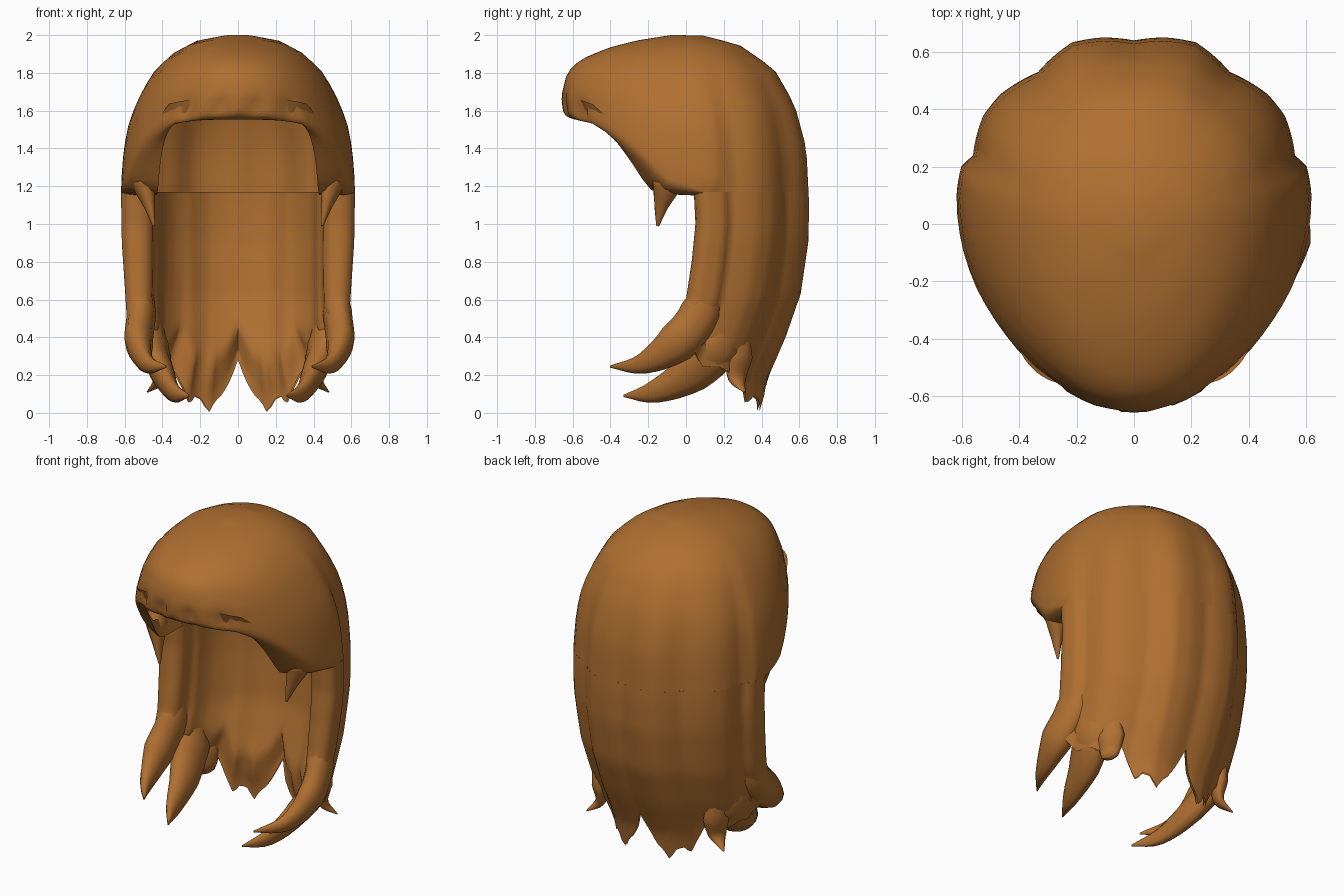
import bpy, math
from mathutils import Vector

if "Cube" in bpy.data.objects:
    bpy.data.objects.remove(bpy.data.objects["Cube"])

hair = bpy.data.materials.new("chestnut_hair")
hair.diffuse_color = (0.43, 0.16, 0.031, 1)
hair.use_nodes = True
hair.node_tree.nodes["Principled BSDF"].inputs["Base Color"].default_value = hair.diffuse_color


def lerp_table(table, v):
    """Piecewise linear lookup in an ascending table of pairs."""
    if v <= table[0][0]:
        return table[0][1]
    for (a, p), (b, q) in zip(table, table[1:]):
        if v <= b:
            return p + (q - p) * (v - a) / (b - a)
    return table[-1][1]


# Silhouette of the hair: height -> half width, front, back, centre
WIDTH = [(0, .5), (0.2, .55), (.35, .58), (.6, .595), (.9, .615), (1.2, .62), (1.4, .605), (1.55, .575),
         (1.7, .51), (1.8, .45), (1.9, .35), (1.97, .22), (2, .06)]
FRONT = [(1.57, -.65), (1.68, -.66), (1.8, -.63), (1.87, -.56), (1.93, -.42), (1.97, -.27), (2, -.08)]
BACK = [(0, .4), (.17, .43), (.4, .53), (.63, .61), (.9, .65), (1.1, .655), (1.4, .64), (1.63, .58),
        (1.82, .47), (1.95, .28), (2, .08)]
CENTRE = [(.3, -.06), (.45, .0), (.6, .06), (.8, .09), (1, .11), (1.2, .1), (1.5, .08), (2, 0)]
HEM = [(-.65, 1.57), (-.52, 1.545), (-.42, 1.49), (-.32, 1.41), (-.22, 1.31), (-.13, 1.2), (-.05, 1.175), (.06, 1.17)]
# Broad strands: degrees from the back -> scale
STRAND = [(0, .975), (10, 1.01), (20, 1.025), (35, .945), (50, .985), (60, .985), (75, .94), (80, .99), (90, 1)]
# Ragged lower ends: degrees from the back -> height
ENDS = [(0, .28), (4, .18), (9, .1), (14, .06), (18, .0), (22, .07), (27, .09), (32, .045), (37, .15),
        (42, .25), (50, .2), (57, .22), (64, .25), (72, .24), (80, .33), (90, .36)]


def outer(a, z):
    """Point on the outer hair surface; angle a is measured from the back."""
    c, s = math.cos(a), math.sin(a)
    yc = lerp_table(CENTRE, z)
    reach = lerp_table(BACK, z) - yc if c > 0 else yc - lerp_table(FRONT, z)
    deg = abs((math.degrees(a) + 180) % 360 - 180)
    fade = max(0, min(1, (1.95 - z) / .5))
    k = 1 + (lerp_table(STRAND, deg) - 1) * fade
    return Vector((lerp_table(WIDTH, z) * s * k, yc + reach * c * k, z))


def opening(a, z, grow=1):
    """Point on the boxy face opening."""
    c, s = math.cos(a), math.sin(a)
    return Vector((math.copysign(.43 * abs(s) ** .42, s) * grow,
                   .06 + math.copysign(.59 * abs(c) ** .65, c) * grow, z))


def make(name, verts, faces):
    me = bpy.data.meshes.new(name)
    me.from_pydata([tuple(v) for v in verts], [], faces)
    me.update()
    ob = bpy.data.objects.new(name, me)
    bpy.context.collection.objects.link(ob)
    me.materials.append(hair)
    bpy.ops.object.select_all(action='DESELECT')
    ob.select_set(True)
    bpy.context.view_layer.objects.active = ob
    bpy.ops.object.mode_set(mode='EDIT')
    bpy.ops.mesh.select_all(action='SELECT')
    bpy.ops.mesh.remove_doubles(threshold=.0005)
    bpy.ops.mesh.normals_make_consistent(inside=False)
    bpy.ops.object.mode_set(mode='OBJECT')
    bpy.ops.object.shade_smooth_by_angle(angle=math.radians(60))
    return ob


def loft(name, rings, caps=True):
    """Skin closed rings of equal length and cap the ends."""
    n = len(rings[0])
    verts = [p for r in rings for p in r]
    faces = [(i * n + j, i * n + (j + 1) % n, (i + 1) * n + (j + 1) % n, (i + 1) * n + j)
             for i in range(len(rings) - 1) for j in range(n)]
    if caps:
        faces += [tuple(range(n)), tuple(range(len(verts) - n, len(verts)))]
    return make(name, verts, faces)


def bend(p, q, r, t):
    return p * (1 - t) ** 2 + q * 2 * t * (1 - t) + r * t * t


# Cap: open dome whose front hem rolls inwards around the face
COLS, ROWS, LIP = 72, 14, 7
verts, faces = [], []
n = ROWS + 1 + LIP


def faces_front(k):
    return math.cos(2 * math.pi * k / COLS) < .01


for k in range(COLS):
    a = 2 * math.pi * k / COLS
    c = math.cos(a)
    hem = lerp_table(HEM, .07 + .72 * c) if faces_front(k) else 1.17
    low = hem + .05 * max(0, min(1, -c * 5))
    col = [outer(a, low + (2 - low) * math.cos((.03 + .97 * i / ROWS) * math.pi / 2)) for i in range(ROWS + 1)]
    # fringe creases
    if abs(k - COLS // 2) in (2, 6):
        col[-1].y += .04
        col[-2].y += .02
    if faces_front(k):
        tip = opening(a, hem - .015)
        for i in range(1, LIP):
            col.append(bend(col[ROWS], outer(a, hem - .03), tip, i / (LIP - 1)))
        col.append(opening(a, hem + .09, 1.07))
    else:
        col += [col[-1]] * LIP
    verts += col
    m = (k + 1) % COLS
    for i in range(n - 1 if faces_front(k) or faces_front(m) else ROWS):
        faces.append((k * n + i, m * n + i, m * n + i + 1, k * n + i + 1))
faces.append(tuple(k * n for k in range(COLS)))
make("hair_cap", verts, faces)

# Long back curtain: thick curved slab, rounded front edges, pointed ends
N, LAYERS = 72, 24
rings = []
for i in range(LAYERS + 1):
    f = i / LAYERS
    outside, inside = [], []
    for k in range(N + 1):
        a = math.pi * (k / N - .5)
        deg = abs(math.degrees(a))
        low = lerp_table(ENDS, deg)
        z = 1.17 + (low - 1.17) * f
        p = outer(a, z)
        yc = lerp_table(CENTRE, z)
        thick = (.165 - .05 * f ** 2) * min(1, .06 + math.sqrt(max(0, 1 - f) / .25))
        smooth = lerp_table(STRAND, deg) ** .5
        q = Vector((p.x / smooth * (1 - thick / .6), yc + (p.y - yc) / smooth * (1 - thick / .62), z))
        blend = max(0, (f - .75) * 4) ** 2
        outside.append(p)
        inside.append(q.lerp(p * .97 + Vector((0, 0, z * .03)), blend))

    def edge(p, q):
        return [(p + q) / 2 + (p - q) / 2 * math.cos(t) - Vector((0, .06 * math.sin(t), 0))
                for t in (math.pi * j / 6 for j in range(1, 6))]
    rings.append(outside + edge(outside[-1], inside[-1]) + inside[::-1] + edge(inside[0], outside[0]))
loft("back_curtain", rings, caps=False)


def lock(name, path, radii, flat=.55, side=1, sides=10, steps=4):
    """Tapered, flattened lock swept along a smooth path."""
    pts = [Vector((x * side, y, z)) for x, y, z in path]
    pts = [pts[0] * 2 - pts[1]] + pts + [pts[-1] * 2 - pts[-2]]
    line, rad = [], []
    for i in range(1, len(pts) - 2):
        p0, p1, p2, p3 = pts[i - 1:i + 3]
        for s in range(steps + (i == len(pts) - 3)):
            t = s / steps
            line.append(.5 * (2 * p1 + (p2 - p0) * t + (2 * p0 - 5 * p1 + 4 * p2 - p3) * t * t
                              + (3 * p1 - p0 - 3 * p2 + p3) * t ** 3))
            rad.append(radii[i - 1] + (radii[i] - radii[i - 1]) * t)
    root = pts[1]
    normal = Vector((root.x, root.y - .05, 0)).normalized()
    rings = []
    for i, p in enumerate(line):
        t = (line[min(i + 1, len(line) - 1)] - line[max(i - 1, 0)]).normalized()
        wide = t.cross(normal).normalized()
        thin = wide.cross(t)
        rings.append([p + wide * rad[i] * math.cos(2 * math.pi * j / sides)
                      + thin * rad[i] * flat * math.sin(2 * math.pi * j / sides) for j in range(sides)])
    return loft(name, rings)


for side, tag in ((1, "right"), (-1, "left")):
    # temple wisp hanging from the hem
    lock("temple_wisp_" + tag, [(.51, -.08, 1.34), (.5, -.1, 1.22), (.47, -.13, 1.1), (.445, -.15, .99)],
         [.05, .085, .04, .008], .75, side)
    # upper lock flicking forward
    lock("front_lock_" + tag, [(.5, .16, .85), (.51, .08, .54), (.525, -.05, .37), (.48, -.23, .26), (.38, -.4, .245)],
         [.03, .11, .11, .055, .006], .68, side * (1.03 if side > 0 else 1))
    # lower lock flicking forward
    lock("lower_lock_" + tag, [(.45, .24, .62), (.45, .17, .36), (.4, .03, .21), (.34, -.17, .11), (.26, -.33, .09)],
         [.03, .13, .11, .06, .006], .6, side)
    # short lock turning outward
    lock("outer_lock_" + tag, [(.42, .31, .5), (.41, .28, .3), (.41, .27, .18), (.48, .31, .11)],
         [.03, .085, .055, .006], .55, side)
